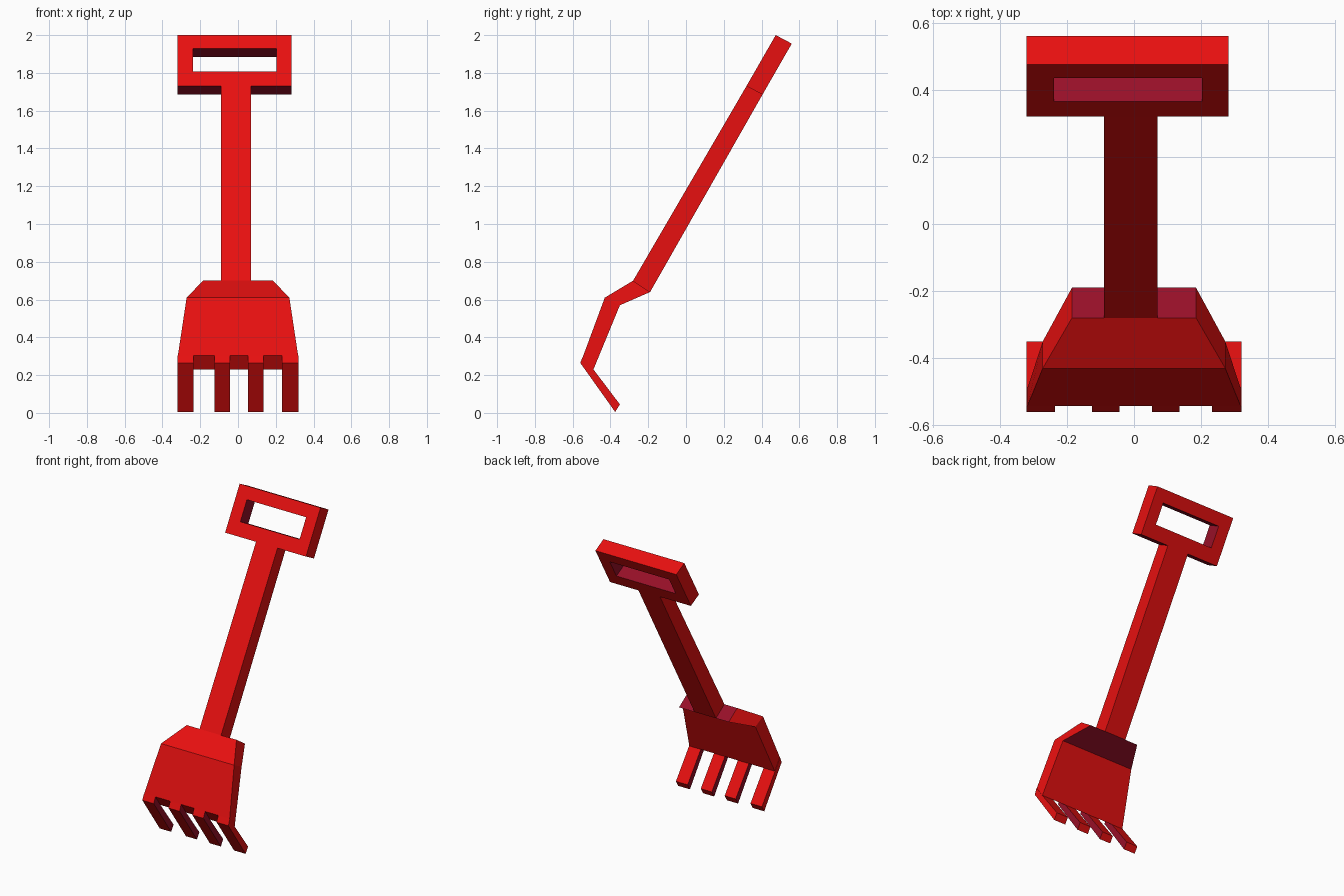
import bpy
import bmesh
from mathutils import Vector

cube = bpy.data.objects.get("Cube")
if cube:
    bpy.data.objects.remove(cube, do_unlink=True)


def material(name, rgb):
    m = bpy.data.materials.new(name)
    m.use_nodes = True
    m.diffuse_color = (*rgb, 1)
    m.node_tree.nodes["Principled BSDF"].inputs["Base Color"].default_value = (*rgb, 1)
    return m


RED = material("bright red", (0.8, 0.005, 0.005))
CRIMSON = material("dark crimson", (0.31, 0.005, 0.021))


def finish(name, bm):
    """Turn a bmesh into a flat shaded object with both colours."""
    bmesh.ops.recalc_face_normals(bm, faces=bm.faces)
    mesh = bpy.data.meshes.new(name)
    bm.to_mesh(mesh)
    bm.free()
    mesh.materials.append(RED)
    mesh.materials.append(CRIMSON)
    bpy.context.collection.objects.link(bpy.data.objects.new(name, mesh))


def loft(name, sections, crimson=()):
    """Skin sections of (front yz, back yz, x min, x max); caps are 'start' and 'end'."""
    bm = bmesh.new()
    rings = []
    for front, back, x0, x1 in sections:
        corners = [(x0, *front), (x1, *front), (x1, *back), (x0, *back)]
        rings.append([bm.verts.new(c) for c in corners])
    for a, b in zip(rings, rings[1:]):
        for i, side in enumerate(("front", "right", "back", "left")):
            j = (i + 1) % 4
            f = bm.faces.new((a[i], a[j], b[j], b[i]))
            f.material_index = int((side, a is rings[0]) in crimson)
    for ring, cap in ((rings[0], "start"), (rings[-1], "end")):
        bm.faces.new(ring).material_index = int(cap in crimson)
    finish(name, bm)


# Shared joints along the tool, front and back edge of each
NECK = ((-0.28, 0.70), (-0.19, 0.64))
GRIP_BASE = ((0.32, 1.73), (0.405, 1.685))
GRIP_TOP = ((0.475, 2.0), (0.56, 1.955))
LIP_FRONT, LIP_BACK = (-0.543, 0.305), (-0.49, 0.23)

# Shaft
loft("shaft", [(*NECK, -0.09, 0.07), (*GRIP_BASE, -0.09, 0.07)])

# Bent head plate, with crimson on its top edge and the underside of the shoulder
loft("head_plate", [(*NECK, -0.185, 0.185),
                    ((-0.43, 0.61), (-0.35, 0.57), -0.272, 0.272),
                    (LIP_FRONT, LIP_BACK, -0.318, 0.318)],
     crimson=("start", ("back", True)))


# Teeth: one bent profile swept across each width
def tooth(name, x0, x1):
    profile = [LIP_FRONT, (-0.56, 0.265), (-0.375, 0.005), (-0.35, 0.045), LIP_BACK]
    bm = bmesh.new()
    ends = [[bm.verts.new((x, *p)) for p in profile] for x in (x0, x1)]
    for x, end in zip((x0, x1), ends):
        bm.faces.new(end).material_index = int(abs(x) < 0.3)
    for i in range(len(profile)):
        j = (i + 1) % len(profile)
        bm.faces.new((ends[0][i], ends[0][j], ends[1][j], ends[1][i]))
    finish(name, bm)


for i, (x0, x1) in enumerate([(-0.32, -0.235), (-0.125, -0.043),
                              (0.053, 0.135), (0.233, 0.32)]):
    tooth(f"tooth_{i + 1}", x0, x1)


# Grip: rectangular frame with a crimson opening and bottom edge
def grip():
    bm = bmesh.new()

    def rect(side, x0, x1, t0, t1):
        low, high = Vector(GRIP_BASE[side]), Vector(GRIP_TOP[side])
        return [bm.verts.new((x, *low.lerp(high, t)))
                for x, t in ((x0, t0), (x1, t0), (x1, t1), (x0, t1))]

    outer = [rect(s, -0.32, 0.282, 0, 1) for s in (0, 1)]
    inner = [rect(s, -0.238, 0.203, 0.29, 0.74) for s in (0, 1)]
    for i in range(4):
        j = (i + 1) % 4
        for s in (0, 1):
            bm.faces.new((outer[s][i], outer[s][j], inner[s][j], inner[s][i]))
        for loop, paint in ((outer, i == 0), (inner, True)):
            f = bm.faces.new((loop[0][i], loop[0][j], loop[1][j], loop[1][i]))
            f.material_index = int(paint)
    finish("grip", bm)


grip()
